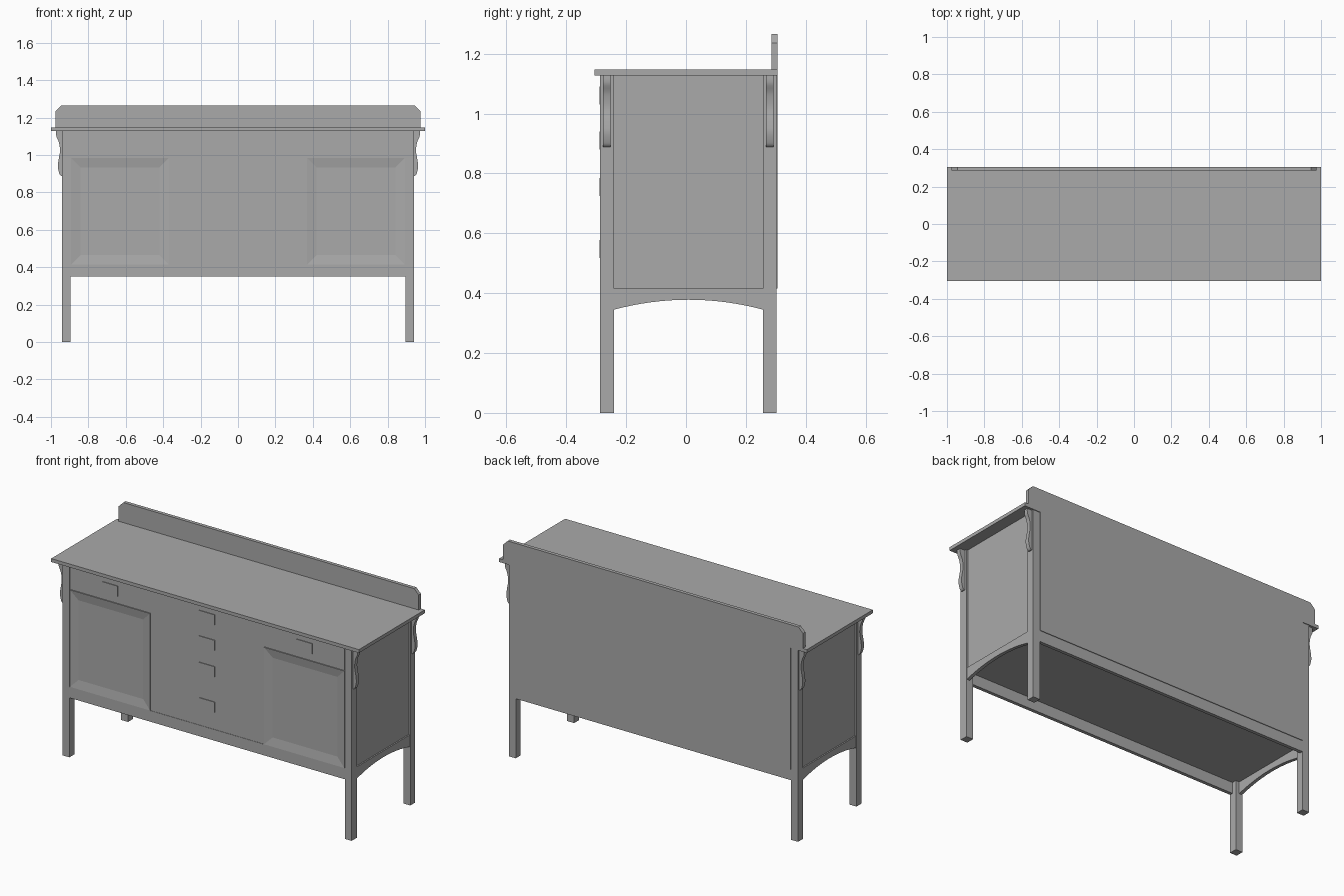
import bpy
import bmesh
import math
from mathutils import Vector

default = bpy.data.objects.get("Cube")
if default:
    bpy.data.objects.remove(default, do_unlink=True)

# One flat grey for the whole piece
grey = bpy.data.materials.new("plain grey")
grey.use_nodes = True
COLOUR = (0.4, 0.4, 0.4, 1)
grey.diffuse_color = COLOUR
grey.node_tree.nodes["Principled BSDF"].inputs["Base Color"].default_value = COLOUR


def finish(name, bm):
    bmesh.ops.recalc_face_normals(bm, faces=bm.faces)
    mesh = bpy.data.meshes.new(name)
    bm.to_mesh(mesh)
    bm.free()
    mesh.materials.append(grey)
    obj = bpy.data.objects.new(name, mesh)
    bpy.context.collection.objects.link(obj)
    return obj


def box(name, x, y, z):
    """Box given by its (low, high) range on each axis."""
    bm = bmesh.new()
    bmesh.ops.create_cube(bm, size=1)
    for v in bm.verts:
        v.co = [r[0] if c < 0 else r[1] for c, r in zip(v.co, (x, y, z))]
    return finish(name, bm)


def prism(name, points, shift):
    """Closed outline swept along a vector."""
    bm = bmesh.new()
    face = bm.faces.new([bm.verts.new(p) for p in points])
    swept = bmesh.ops.extrude_face_region(bm, geom=[face])["geom"]
    verts = [g for g in swept if isinstance(g, bmesh.types.BMVert)]
    bmesh.ops.translate(bm, vec=shift, verts=verts)
    return finish(name, bm)


def smooth_path(points, steps=6):
    """Catmull-Rom curve through 2D points."""
    p = [Vector(q) for q in [points[0], *points, points[-1]]]
    path = []
    for a, b, c, d in zip(p, p[1:], p[2:], p[3:]):
        for i in range(steps):
            t = i / steps
            path.append(b + (c - a) * t / 2 + (2 * a - 5 * b + 4 * c - d) * t * t / 2
                        + (3 * b - a - 3 * c + d) * t ** 3 / 2)
    return path + [p[-1]]


def mirrored(lo, hi, side):
    return tuple(sorted((lo * side, hi * side)))


FRONT, BACK = -0.287, 0.302
LEG, INNER = 0.94, 0.895
LEG_FRONT, LEG_BACK = (FRONT, -0.24), (0.257, BACK)
RAIL, FLOOR, UNDER_TOP, TOP = 0.35, 0.415, 1.127, 1.147

# Top board and the upstand with clipped corners
box("top_board", (-1, 1), (-0.306, 0.306), (UNDER_TOP, TOP))
w, h, clip = 0.975, 1.265, 0.03
outline = [(-w, TOP), (w, TOP), (w, h - clip), (w - clip, h), (clip - w, h), (-w, h - clip)]
prism("upstand", [(x, 0.285, z) for x, z in outline], (0, 0.021, 0))

# Carcass
box("back_panel", (-INNER, INNER), (0.292, 0.306), (FLOOR, UNDER_TOP))
box("bottom_board", (-0.92, 0.92), (-0.27, 0.292), (FLOOR, FLOOR + 0.015))
box("front_rail", (-INNER, INNER), (FRONT, FRONT + 0.02), (RAIL, FLOOR))
box("back_rail", (-INNER, INNER), (BACK - 0.02, BACK), (RAIL, FLOOR))
box("front_backing", (-INNER, INNER), (-0.279, -0.265), (FLOOR, UNDER_TOP))

# Shaped edge of the corner brackets
bracket_edge = smooth_path([(0.972, UNDER_TOP), (0.971, 1.1), (0.957, 1.065), (0.952, 1.02),
                            (0.96, 0.97), (0.963, 0.935), (0.955, 0.9), (0.945, 0.888)])
bracket_outline = [(LEG - 0.01, UNDER_TOP), *bracket_edge, (LEG - 0.01, 0.888)]

for side, tag in ((1, "left"), (-1, "right")):
    # Legs and brackets
    for end, leg_y, bracket_y in (("front", LEG_FRONT, -0.277), ("back", LEG_BACK, 0.268)):
        box(f"{tag}_{end}_leg", mirrored(INNER, LEG, side), leg_y, (0, UNDER_TOP))
        bracket = prism(f"{tag}_{end}_bracket",
                        [(x * side, bracket_y, z) for x, z in bracket_outline], (0, 0.024, 0))
        bpy.ops.object.select_all(action="DESELECT")
        bracket.select_set(True)
        bpy.context.view_layer.objects.active = bracket
        bpy.ops.object.shade_smooth_by_angle(angle=math.radians(35))

    # Recessed side panel above an arched rail
    y0, y1 = LEG_FRONT[1], LEG_BACK[0]
    box(f"{tag}_side_panel", mirrored(0.915, 0.93, side), (y0, y1), (FLOOR, UNDER_TOP))
    arch = [(y0 + (y1 - y0) * i / 16, 0.345 + 0.033 * (1 - (i / 8 - 1) ** 2)) for i in range(17)]
    arch += [(y1, FLOOR), (y0, FLOOR)]
    prism(f"{tag}_arched_rail", [(0.918 * side, y, z) for y, z in arch], (0.02 * side, 0, 0))

    # Framed door with a sunken panel
    near, far = 0.37, 0.892
    bm = bmesh.new()
    quad = [(near, FLOOR), (far, FLOOR), (far, 0.985), (near, 0.985)]
    face = bm.faces.new([bm.verts.new((x * side, FRONT, z)) for x, z in quad])
    back = [g for g in bmesh.ops.extrude_face_region(bm, geom=[face])["geom"]
            if isinstance(g, bmesh.types.BMVert)]
    bmesh.ops.translate(bm, vec=(0, 0.018, 0), verts=back)
    bm.faces.ensure_lookup_table()
    front = min(bm.faces, key=lambda f: f.calc_center_median().y)
    bmesh.ops.inset_individual(bm, faces=[front], thickness=0.072)
    bmesh.ops.translate(bm, vec=(0, 0.008, 0), verts=front.verts)
    finish(f"{tag}_door", bm)
    box(f"{tag}_drawer", mirrored(near, far, side), (FRONT + 0.002, -0.27), (0.987, 1.115))

# Central stack of drawers
levels = [FLOOR, 0.68, 0.835, 0.985, 1.115]
for i, (low, high) in enumerate(zip(levels, levels[1:])):
    box(f"centre_drawer_{i + 1}", (-0.37, 0.37), (FRONT + 0.002, -0.27), (low, high))
box("upper_rail", (-INNER, INNER), (FRONT, -0.27), (1.115, UNDER_TOP))

# Thin drawer pull plates
pulls = [(-0.632, 1.06), (0.632, 1.06), (0, 1.06), (0, 0.91), (0, 0.755), (0, 0.547)]
for i, (x, z) in enumerate(pulls):
    box(f"drawer_pull_{i + 1}", (x - 0.051, x + 0.051), (FRONT - 0.002, -0.28),
        (z - 0.03, z + 0.03))
